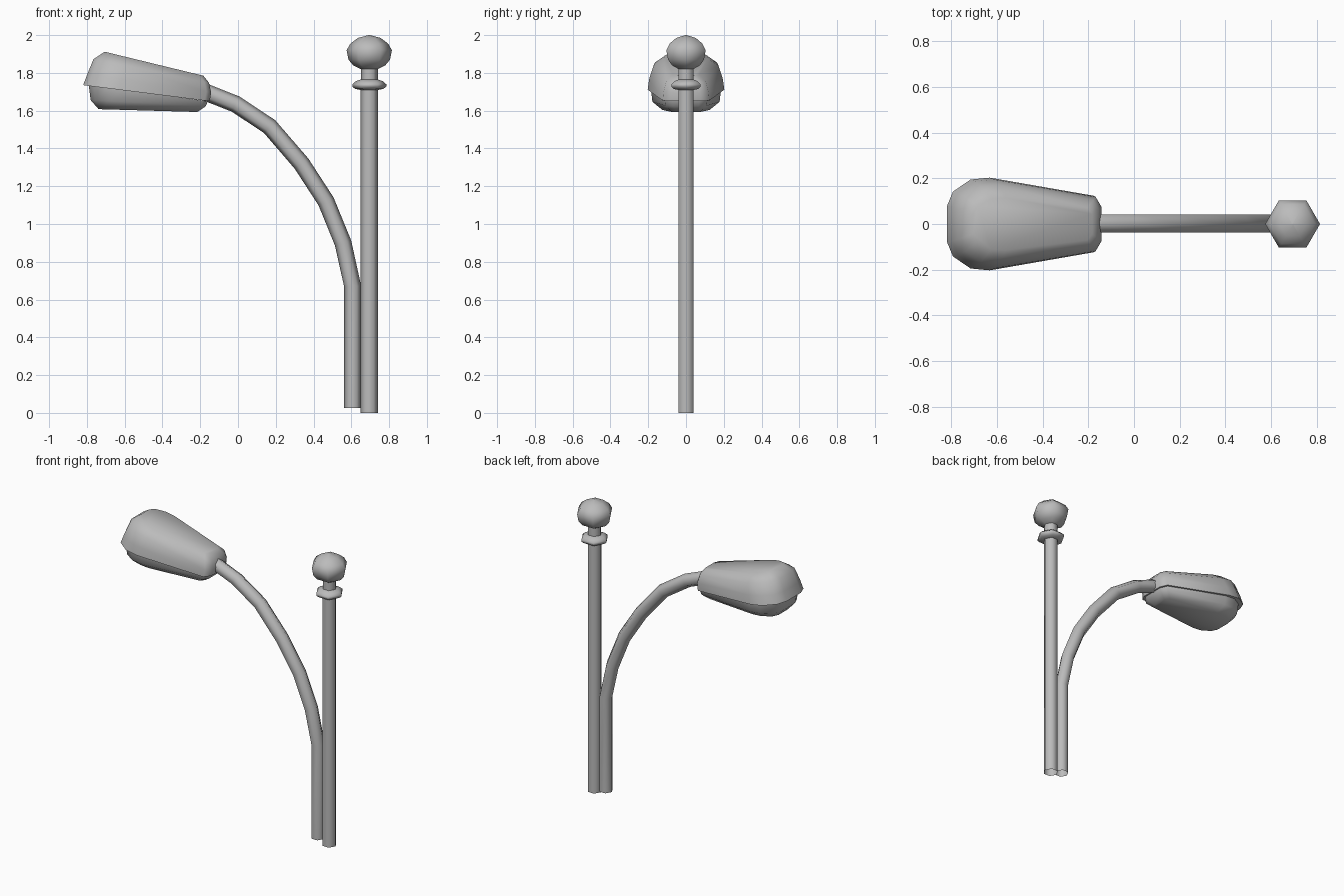
import bpy, bmesh, math
from mathutils import Vector

cube = bpy.data.objects.get("Cube")
if cube:
    bpy.data.objects.remove(cube, do_unlink=True)

grey = bpy.data.materials.new("grey_metal")
grey.use_nodes = True
grey.diffuse_color = (0.5, 0.5, 0.5, 1)
bsdf = next(n for n in grey.node_tree.nodes if n.type == 'BSDF_PRINCIPLED')
bsdf.inputs["Base Color"].default_value = (0.5, 0.5, 0.5, 1)


def loft(name, rings, cap_start=False, cap_end=False, angle=65):
    """Join equal-length rings of points into one skin."""
    bm = bmesh.new()
    loops = [[bm.verts.new(p) for p in ring] for ring in rings]
    n = len(loops[0])
    for a, b in zip(loops, loops[1:]):
        for i in range(n):
            j = (i + 1) % n
            bm.faces.new((a[i], a[j], b[j], b[i]))
    if cap_start:
        bm.faces.new(loops[0][::-1])
    if cap_end:
        bm.faces.new(loops[-1])
    bmesh.ops.recalc_face_normals(bm, faces=bm.faces)
    mesh = bpy.data.meshes.new(name)
    bm.to_mesh(mesh)
    bm.free()
    mesh.materials.append(grey)
    obj = bpy.data.objects.new(name, mesh)
    bpy.context.collection.objects.link(obj)
    bpy.ops.object.select_all(action='DESELECT')
    obj.select_set(True)
    bpy.context.view_layer.objects.active = obj
    bpy.ops.object.shade_smooth_by_angle(angle=math.radians(angle))
    return obj


def hexagon(centre, u, v, r):
    return [centre + r * (u * math.cos(k * math.pi / 3) + v * math.sin(k * math.pi / 3))
            for k in range(6)]


X, Y = Vector((1, 0, 0)), Vector((0, 1, 0))


def turned(name, profile, **kw):
    """Six-sided turned part on the post axis, from (radius, height) pairs."""
    return loft(name, [hexagon(Vector((0.695, 0, z)), X, Y, r) for r, z in profile], **kw)


# Post, collar and ball finial
turned("post", [(0.047, 0), (0.047, 1.72)])
turned("collar", [(0.047, 1.71), (0.075, 1.715), (0.09, 1.728), (0.09, 1.74),
                  (0.07, 1.757), (0.045, 1.765), (0.045, 1.825)])
turned("finial_ball", [(0.045, 1.82), (0.085, 1.84), (0.11, 1.87), (0.12, 1.92),
                       (0.1, 1.955), (0.06, 1.985), (0.004, 2.0)], cap_end=True, angle=80)

# Curved arm swept along its centre line
path = [Vector((x, 0.002, z)) for x, z in (
    (0.607, 0.025), (0.607, 0.67), (0.556, 0.9), (0.466, 1.12), (0.336, 1.32),
    (0.167, 1.516), (-0.013, 1.635), (-0.167, 1.696), (-0.2, 1.704))]
arm = []
for i, p in enumerate(path):
    t = (path[min(i + 1, len(path) - 1)] - path[max(i - 1, 0)]).normalized()
    arm.append(hexagon(p, Y.cross(t), Y, 0.045))
loft("curved_arm", arm)

# Lamp head: one plan outline (length and half-width fractions), mirrored across y
half = [(0, 0.38), (0.04, 0.7), (0.155, 0.96), (0.28, 1.0), (0.96, 0.61), (1, 0.38)]
outline = half + [(s, -w) for s, w in reversed(half)]


def head_ring(x0, x1, z0, z1, width):
    return [(x0 + s * (x1 - x0), w * width, z0 + s * (z1 - z0)) for s, w in outline]


loft("lamp_shade", [head_ring(-0.82, -0.15, 1.735, 1.65, 0.203),
                    head_ring(-0.797, -0.142, 1.795, 1.697, 0.195),
                    head_ring(-0.765, -0.154, 1.873, 1.748, 0.172),
                    head_ring(-0.706, -0.183, 1.912, 1.785, 0.115)],
     cap_start=True, cap_end=True)
loft("lamp_bowl", [head_ring(-0.79, -0.16, 1.735, 1.65, 0.185),
                   head_ring(-0.78, -0.17, 1.656, 1.624, 0.178),
                   head_ring(-0.738, -0.215, 1.608, 1.593, 0.125)],
     cap_end=True)
